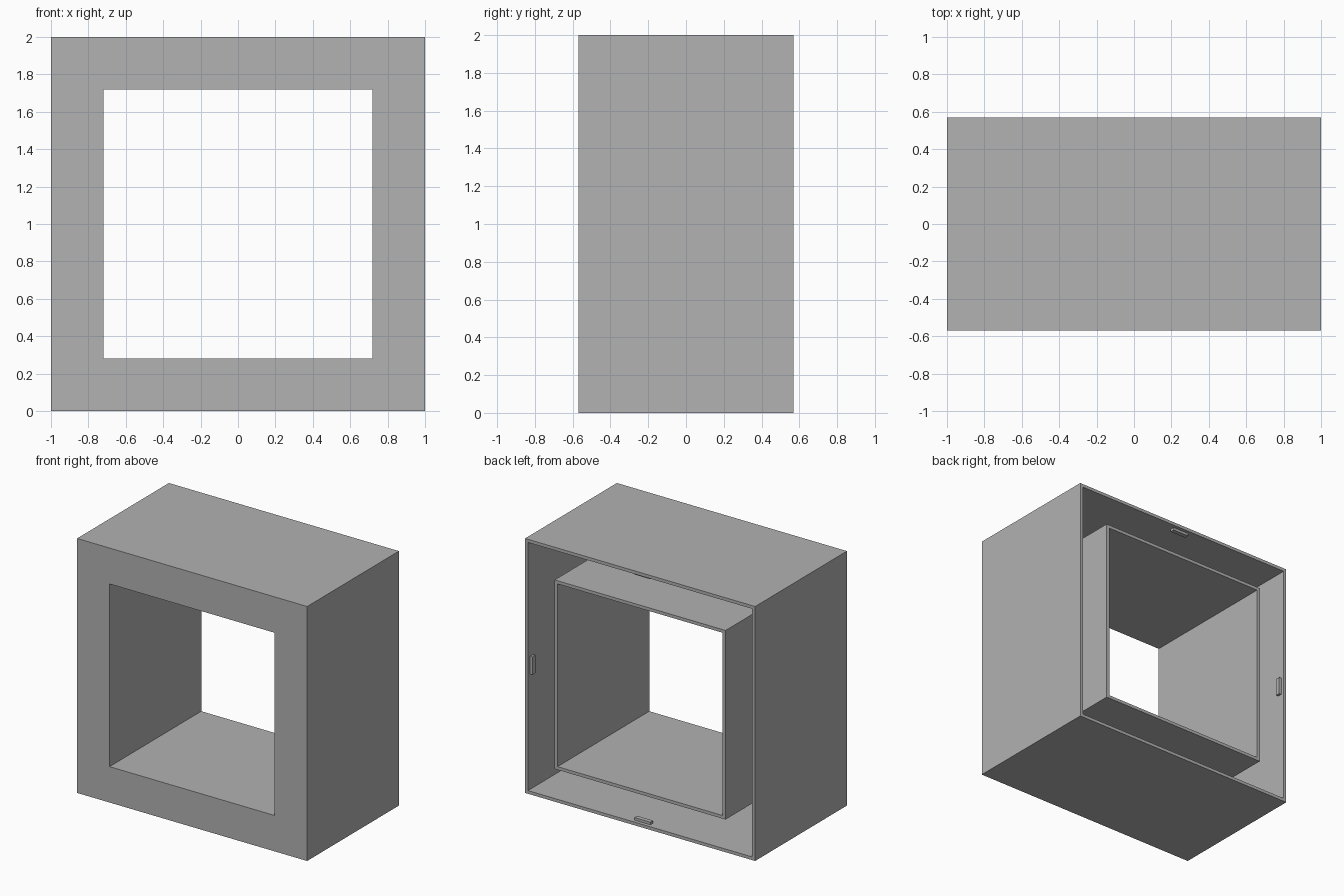
import bpy
import bmesh
from math import cos, sin, pi
from mathutils import Matrix, Vector

cube = bpy.data.objects.get("Cube")
if cube:
    bpy.data.objects.remove(cube, do_unlink=True)

OUTER, OPENING, DEPTH, WALL = 1.0, 0.718, 0.57, 0.025
CENTRE = Vector((0, 0, OUTER))

grey = bpy.data.materials.new("plain_grey")
grey.use_nodes = True
colour = (0.445, 0.445, 0.445, 1)
grey.diffuse_color = colour
grey.node_tree.nodes["Principled BSDF"].inputs["Base Color"].default_value = colour


def add_object(name, bm):
    bmesh.ops.recalc_face_normals(bm, faces=bm.faces)
    mesh = bpy.data.meshes.new(name)
    bm.to_mesh(mesh)
    bm.free()
    mesh.materials.append(grey)
    obj = bpy.data.objects.new(name, mesh)
    bpy.context.collection.objects.link(obj)
    return obj


# Housing: a U-shaped section (outer wall, front plate, inner wall) swept round a square
inner_side = OUTER - WALL
tube_side = OPENING + WALL
plate_back = -DEPTH + WALL
profile = [(OUTER, -DEPTH), (OUTER, DEPTH), (inner_side, DEPTH), (inner_side, plate_back),
           (tube_side, plate_back), (tube_side, DEPTH), (OPENING, DEPTH), (OPENING, -DEPTH)]
corners = [(1, 1), (-1, 1), (-1, -1), (1, -1)]
bm = bmesh.new()
loops = [[bm.verts.new(CENTRE + Vector((sx * r, y, sz * r))) for r, y in profile]
         for sx, sz in corners]
count = len(profile)
for i, loop in enumerate(loops):
    following = loops[(i + 1) % 4]
    for j in range(count):
        k = (j + 1) % count
        bm.faces.new((loop[j], loop[k], following[k], following[j]))
add_object("housing", bm)

# Snap tabs: one small bar inside each outer wall, near the open back
TAB_LENGTH, TAB_DEPTH, TAB_HEIGHT = 0.14, 0.035, 0.02
sides = ["top", "left", "bottom", "right"]
for i, side in enumerate(sides):
    bm = bmesh.new()
    bmesh.ops.create_cube(bm, size=1)
    bmesh.ops.scale(bm, vec=(TAB_LENGTH, TAB_DEPTH, TAB_HEIGHT), verts=bm.verts)
    bmesh.ops.translate(bm, vec=(0, DEPTH - 0.045, inner_side - TAB_HEIGHT / 2), verts=bm.verts)
    turn = Matrix.Translation(CENTRE) @ Matrix.Rotation(i * pi / 2, 4, "Y")
    bmesh.ops.transform(bm, matrix=turn, verts=bm.verts)
    add_object("snap_tab_" + side, bm)
